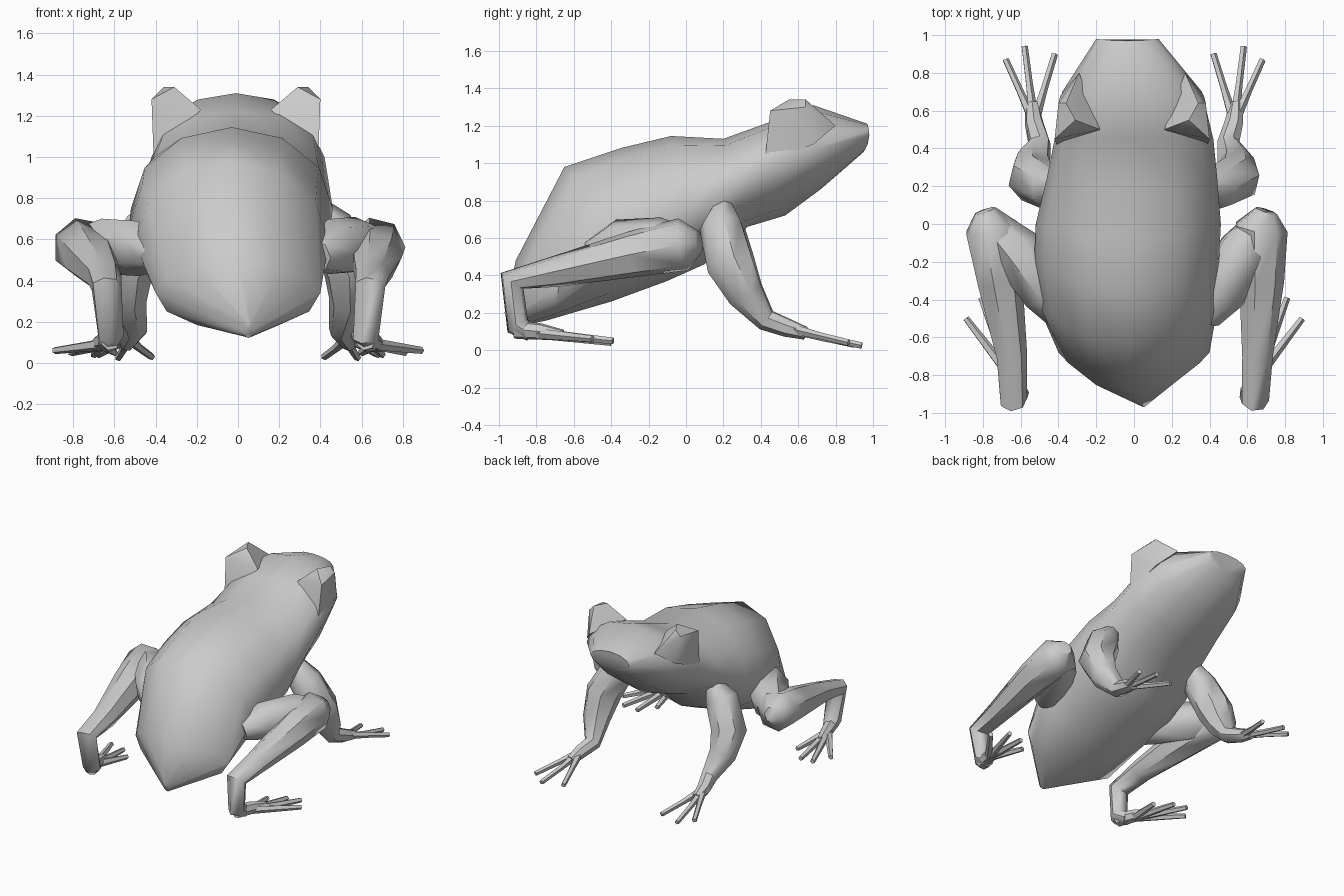
import bpy, bmesh, math
from mathutils import Vector

cube = bpy.data.objects.get("Cube")
if cube:
    bpy.data.objects.remove(cube, do_unlink=True)

skin = bpy.data.materials.new("grey skin")
skin.use_nodes = True
skin.diffuse_color = (0.6, 0.6, 0.6, 1)
skin.node_tree.nodes["Principled BSDF"].inputs["Base Color"].default_value = (0.6, 0.6, 0.6, 1)


def finish(name, bm, angle=40):
    """Turn a bmesh into a shaded object."""
    bmesh.ops.recalc_face_normals(bm, faces=bm.faces)
    mesh = bpy.data.meshes.new(name)
    bm.to_mesh(mesh)
    bm.free()
    mesh.materials.append(skin)
    obj = bpy.data.objects.new(name, mesh)
    bpy.context.collection.objects.link(obj)
    bpy.ops.object.select_all(action='DESELECT')
    obj.select_set(True)
    bpy.context.view_layer.objects.active = obj
    bpy.ops.object.shade_smooth_by_angle(angle=math.radians(angle))
    return obj


def loft(name, rings, angle=40):
    """Skin a list of equal point rings and cap both ends."""
    bm = bmesh.new()
    loops = [[bm.verts.new(p) for p in ring] for ring in rings]
    n = len(loops[0])
    for a, b in zip(loops, loops[1:]):
        for i in range(n):
            j = (i + 1) % n
            bm.faces.new((a[i], a[j], b[j], b[i]))
    bm.faces.new(loops[0])
    bm.faces.new(loops[-1])
    return finish(name, bm, angle)


def limb(name, side, path, sides=7):
    """Tapered tube through (x, y, z, radius) stations, mirrored by side."""
    pts = [Vector((side * x, y, z)) for x, y, z, r in path]
    rings, across = [], Vector((1, 0, 0))
    for i, p in enumerate(pts):
        before = (p - pts[i - 1]).normalized() if i else Vector()
        after = (pts[i + 1] - p).normalized() if i + 1 < len(pts) else Vector()
        d = (before + after).normalized()
        across = (across - d * across.dot(d)).normalized()
        up = d.cross(across)
        r = path[i][3]
        rings.append([p + r * (across * math.cos(t) + up * math.sin(t))
                      for t in (math.tau * k / sides for k in range(sides))])
    return loft(name, rings, 50)


def body_ring(cx, top, side, bottom, n=12):
    """Slanted oval ring through a top, a side and a bottom point."""
    hw, ys, zs = side
    ring = []
    for k in range(n):
        t = math.tau * k / n
        s = math.sin(t)
        y, z = top if s >= 0 else bottom
        ring.append((cx + hw * math.cos(t), ys + (y - ys) * s * s, zs + (z - zs) * abs(s)))
    return ring


# Body and head in one skin, tail end to snout
stations = [
    (0.05, (-0.97, 0.20), (0.02, -0.95, 0.16), (-0.93, 0.12)),
    (0.00, (-0.91, 0.48), (0.40, -0.68, 0.34), (-0.74, 0.16)),
    (-0.03, (-0.65, 0.98), (0.47, -0.45, 0.58), (-0.40, 0.26)),
    (-0.04, (-0.35, 1.08), (0.49, -0.20, 0.66), (-0.10, 0.37)),
    (-0.03, (-0.08, 1.145), (0.49, 0.00, 0.75), (0.10, 0.46)),
    (-0.01, (0.20, 1.13), (0.45, 0.25, 0.88), (0.33, 0.66)),
    (0.00, (0.45, 1.22), (0.42, 0.45, 1.00), (0.53, 0.72)),
    (-0.01, (0.68, 1.31), (0.37, 0.70, 1.08), (0.72, 0.86)),
    (-0.035, (0.97, 1.21), (0.165, 0.98, 1.15), (0.95, 1.06)),
]
loft("body", [body_ring(*s) for s in stations], 50)

for side, label in ((1, "left"), (-1, "right")):
    # Raised brow wedge around the eye
    bm = bmesh.new()
    for x, y, z in ((0.40, 0.42, 1.0), (0.41, 0.45, 1.28), (0.30, 0.55, 1.34),
                    (0.35, 0.64, 1.34), (0.17, 0.50, 1.23), (0.28, 0.80, 1.2),
                    (0.38, 0.68, 1.1), (0.39, 0.64, 1.3)):
        bm.verts.new((side * x - 0.01, y, z))
    bmesh.ops.convex_hull(bm, input=bm.verts)
    finish(label + "_brow", bm)
    # Small faceted eyeball
    limb(label + "_eye", side, [(0.35, 0.62, 1.24, 0.06), (0.39, 0.62, 1.24, 0.055),
                                (0.41, 0.62, 1.24, 0.025)], 6)

    # Arm
    limb(label + "_arm", side, [
        (0.36, 0.20, 0.78, 0.05), (0.44, 0.19, 0.66, 0.12), (0.54, 0.24, 0.46, 0.13),
        (0.54, 0.32, 0.30, 0.10), (0.50, 0.43, 0.16, 0.06), (0.53, 0.54, 0.12, 0.05),
        (0.54, 0.64, 0.09, 0.035)])
    for i, (x, y, z) in enumerate(((0.42, 0.90, 0.03), (0.58, 0.94, 0.025), (0.68, 0.87, 0.04))):
        limb(f"{label}_finger_{i + 1}", side, [(0.53, 0.54, 0.12, 0.03),
             ((0.53 + x) / 2, (0.54 + y) / 2, z + 0.04, 0.02), (x, y, z, 0.018)], 5)

    # Thigh and shin; the knee on one side is spread a little wider
    wide = 0.09 if side < 0 else 0
    limb(label + "_thigh", side, [
        (0.38, -0.50, 0.52, 0.08), (0.46, -0.36, 0.56, 0.14),
        (0.58 + wide / 2, -0.14, 0.57, 0.14), (0.67 + wide, 0.00, 0.57, 0.09)])
    limb(label + "_leg", side, [
        (0.70 + wide, 0.07, 0.58, 0.06), (0.67 + wide, -0.02, 0.565, 0.145),
        (0.67 + wide / 2, -0.30, 0.51, 0.125), (0.65, -0.70, 0.42, 0.085),
        (0.64, -0.93, 0.37, 0.075), (0.62, -0.90, 0.13, 0.065), (0.64, -0.83, 0.09, 0.045)])
    # Foot and toes
    limb(label + "_foot", side, [(0.62, -0.91, 0.11, 0.05), (0.66, -0.78, 0.10, 0.045),
                                 (0.69, -0.66, 0.08, 0.03)])
    for i, (x, y, z) in enumerate(((0.89, -0.50, 0.06), (0.81, -0.39, 0.05),
                                   (0.70, -0.40, 0.04), (0.60, -0.50, 0.05))):
        limb(f"{label}_toe_{i + 1}", side, [(0.66, -0.80, 0.09, 0.03),
             (x, y, z, 0.018)], 5)
